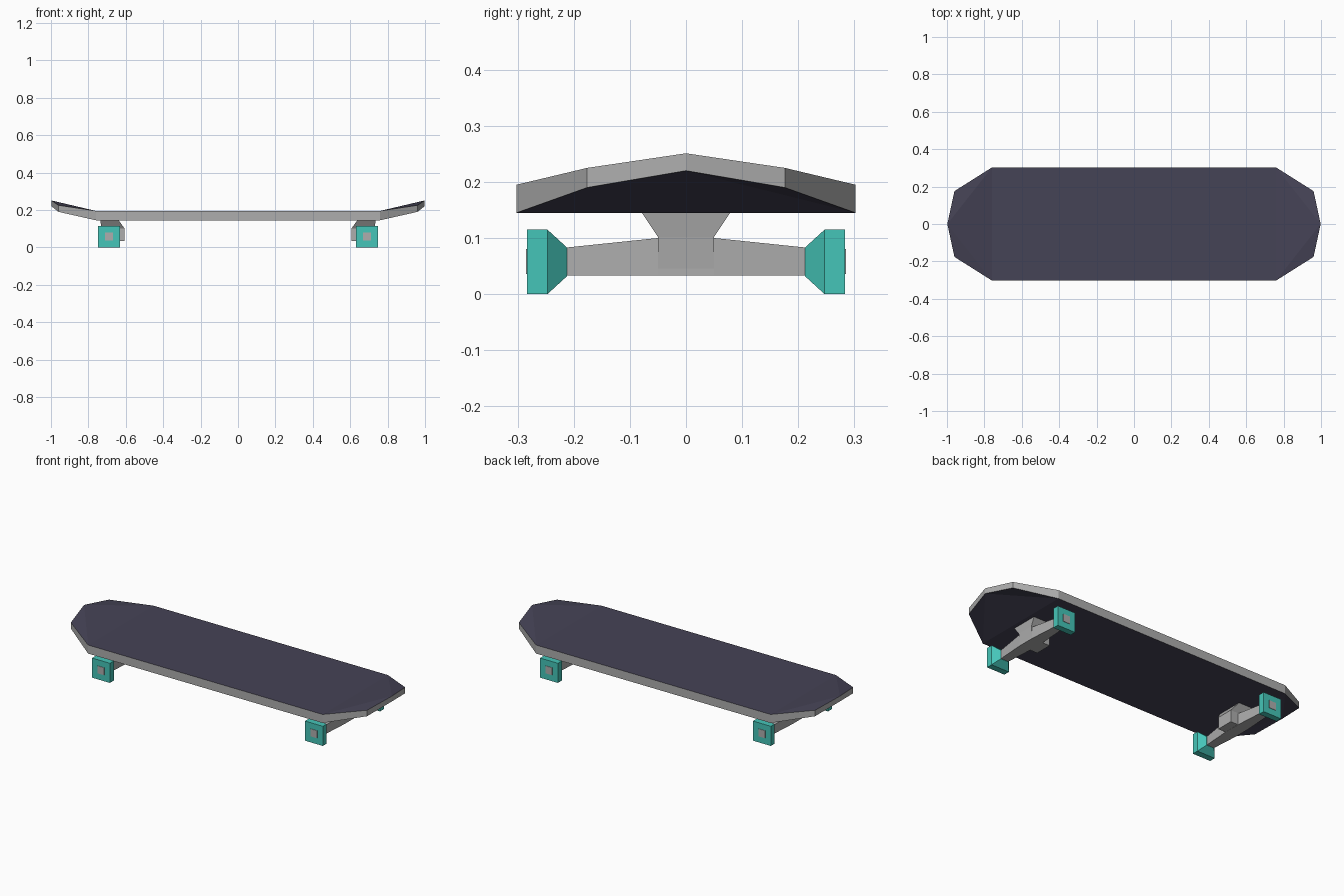
import bpy
import bmesh

if "Cube" in bpy.data.objects:
    bpy.data.objects.remove(bpy.data.objects["Cube"])


def material(name, rgb):
    m = bpy.data.materials.new(name)
    m.diffuse_color = (*rgb, 1)
    m.use_nodes = True
    m.node_tree.nodes["Principled BSDF"].inputs["Base Color"].default_value = m.diffuse_color
    return m


GRIP = material("dark_grip", (0.060, 0.056, 0.092))
METAL = material("grey_metal", (0.42, 0.42, 0.42))
TEAL = material("teal_wheel", (0.060, 0.56, 0.48))


def make(name, verts, faces, mats, mirror=None):
    bm = bmesh.new()
    vs = [bm.verts.new(v) for v in verts]
    for f in faces:
        bm.faces.new([vs[i] for i in f])
    bmesh.ops.recalc_face_normals(bm, faces=bm.faces)
    me = bpy.data.meshes.new(name)
    bm.to_mesh(me)
    bm.free()
    ob = bpy.data.objects.new(name, me)
    bpy.context.collection.objects.link(ob)
    for m in mats:
        me.materials.append(m)
    if mirror:
        ob.modifiers.new("mirror", "MIRROR").use_axis = mirror
    return ob


def loft(name, rings, mat, mirror):
    """Skin a list of equal-length rings and cap both ends."""
    n = len(rings[0])
    verts = [v for r in rings for v in r]
    faces = [(k * n + i, k * n + (i + 1) % n, (k + 1) * n + (i + 1) % n, (k + 1) * n + i)
             for k in range(len(rings) - 1) for i in range(n)]
    faces += [tuple(range(n)), tuple(range(len(verts) - n, len(verts)))]
    return make(name, verts, faces, [mat], mirror)


def rect_xz(y, x0, x1, z0, z1):
    return [(x0, y, z0), (x1, y, z0), (x1, y, z1), (x0, y, z1)]


def rect_xy(z, x0, x1, w):
    return [(x0, -w, z), (x1, -w, z), (x1, w, z), (x0, w, z)]


# Deck: ten-sided outline with raised nose and tail
half = [(0.76, -0.302, 0.195, 0.145), (0.96, -0.176, 0.225, 0.19), (0.998, 0, 0.251, 0.22),
        (0.96, 0.176, 0.225, 0.19), (0.76, 0.302, 0.195, 0.145)]
outline = half + [(-x, -y, t, b) for x, y, t, b in half]
verts = [(x, y, t) for x, y, t, b in outline] + [(x, y, b) for x, y, t, b in outline]
skin = [(0, 4, 5, 9), (0, 2, 4), (0, 1, 2), (2, 3, 4), (5, 7, 9), (5, 6, 7), (7, 8, 9)]
faces = skin + [tuple(i + 10 for i in f) for f in skin]
faces += [(i, (i + 1) % 10, (i + 1) % 10 + 10, i + 10) for i in range(10)]
deck = make("deck", verts, faces, [GRIP, METAL])
for p in deck.data.polygons:
    p.material_index = 1 if abs(p.normal.z) < 0.5 else 0

# Truck axle: tapered bar, thickest in the middle
loft("truck_axle", [rect_xz(-0.214, 0.666, 0.714, 0.033, 0.083),
                    rect_xz(-0.05, 0.655, 0.725, 0.033, 0.10),
                    rect_xz(0.05, 0.655, 0.725, 0.033, 0.10),
                    rect_xz(0.214, 0.666, 0.714, 0.033, 0.083)], METAL, (True, False, False))

# Truck mount: block that flares up to the deck and reaches inward
loft("truck_mount", [rect_xy(0.034, 0.607, 0.724, 0.05),
                     rect_xy(0.102, 0.607, 0.73, 0.05),
                     rect_xy(0.147, 0.64, 0.737, 0.08)], METAL, (True, False, False))

# Wheels: square blocks tapering towards the axle
loft("wheel", [rect_xz(0.212, 0.665, 0.715, 0.032, 0.083),
               rect_xz(0.247, 0.632, 0.748, 0, 0.115),
               rect_xz(0.283, 0.632, 0.748, 0, 0.115)], TEAL, (True, True, False))

# Hub caps: thin plates on the outer wheel faces
loft("wheel_hub", [rect_xz(0.282, 0.668, 0.712, 0.036, 0.08),
                   rect_xz(0.285, 0.668, 0.712, 0.036, 0.08)], METAL, (True, True, False))
